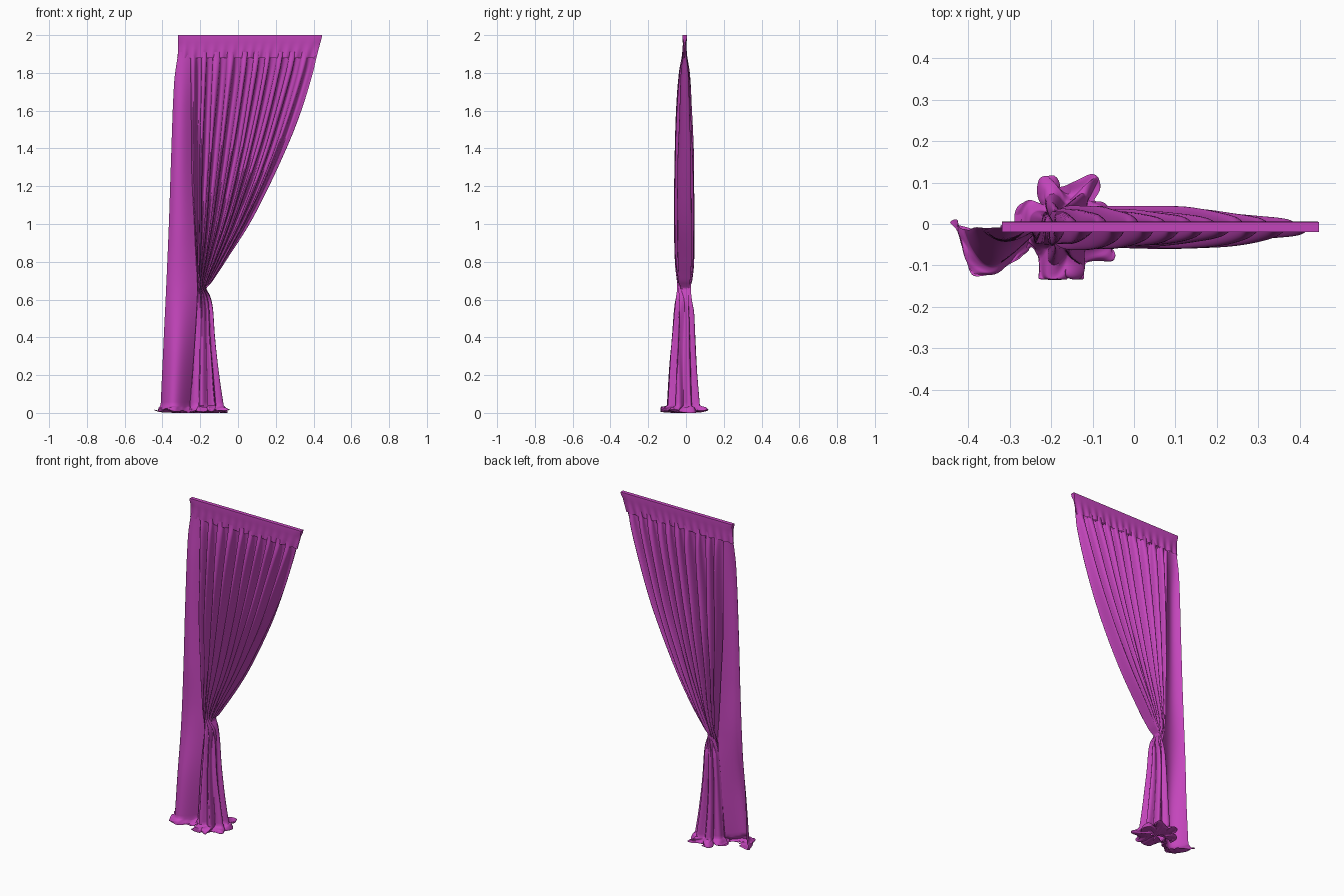
import bpy, math, random
from mathutils import Vector, noise

if "Cube" in bpy.data.objects:
    bpy.data.objects.remove(bpy.data.objects["Cube"])

random.seed(4)
mat = bpy.data.materials.new("purple_cloth")
mat.diffuse_color = (0.55, 0.06, 0.5, 1)
mat.use_nodes = True
mat.node_tree.nodes["Principled BSDF"].inputs["Base Color"].default_value = mat.diffuse_color


def curve(keys):
    """Smooth interpolation through (z, value) keys, z descending."""
    def f(z):
        if z >= keys[0][0]:
            return keys[0][1]
        if z <= keys[-1][0]:
            return keys[-1][1]
        i = next(k for k in range(len(keys) - 1) if keys[k + 1][0] <= z)
        def slope(k):
            a, b = keys[max(k - 1, 0)], keys[min(k + 1, len(keys) - 1)]
            return (b[1] - a[1]) / (b[0] - a[0])
        (z0, v0), (z1, v1) = keys[i], keys[i + 1]
        h = z1 - z0
        t = (z - z0) / h
        return ((2*t**3 - 3*t*t + 1) * v0 + (t**3 - 2*t*t + t) * h * slope(i)
                + (3*t*t - 2*t**3) * v1 + (t**3 - t*t) * h * slope(i + 1))
    return f


def add_mesh(name, rows, closed=False, caps=False):
    n = len(rows[0])
    verts = [p for r in rows for p in r]
    faces = []
    for j in range(len(rows) - 1):
        for i in range(n if closed else n - 1):
            k = (i + 1) % n
            faces.append((j*n + i, (j+1)*n + i, (j+1)*n + k, j*n + k))
    if caps:
        faces.append(tuple(range(n)))
    me = bpy.data.meshes.new(name)
    me.from_pydata(verts, [], faces)
    me.materials.append(mat)
    ob = bpy.data.objects.new(name, me)
    bpy.context.collection.objects.link(ob)
    bpy.context.view_layer.objects.active = ob
    ob.select_set(True)
    bpy.ops.object.shade_smooth_by_angle(angle=math.radians(50))
    ob.select_set(False)
    return ob


# outline of the hanging cloth by height
left = curve([(1.9, -.318), (1.75, -.338), (1.3, -.356), (1.0, -.366),
              (.67, -.38), (.4, -.393), (.03, -.41)])
seam = curve([(1.9, -.25), (1.3, -.245), (.67, -.215), (.5, -.22), (.03, -.25)])
right = curve([(1.9, .42), (1.8, .396), (1.6, .332), (1.4, .256), (1.2, .165),
               (1.0, .06), (.8, -.066), (.69, -.138), (.665, -.147), (.62, -.134),
               (.4, -.122), (.2, -.1), (.03, -.075)])
depth = curve([(1.9, .012), (1.8, .029), (1.6, .042), (1.3, .052), (1.0, .054),
               (.78, .05), (.68, .036), (.655, .037), (.58, .05), (.4, .062),
               (.2, .075), (.03, .088)])
bulge = curve([(1.9, .006), (1.6, .026), (1.0, .034), (.67, .035), (.3, .07), (.03, .09)])
mid = curve([(1.9, -.008), (1.3, -.01), (.6, -.008), (.3, -.014), (.03, -.012)])
open_out = curve([(.69, 0), (.6, .8), (.5, 1), (.03, 1)])   # bundle opens below the tie

FOLDS = 10
PANEL = 0.2
fold_amp = [random.uniform(.75, 1.05) for _ in range(2 * FOLDS + 4)]


def cloth(u, z):
    """Point on the hanging sheet: plain panel, folds, and a skirt below the tie."""
    if u < PANEL:
        t = u / PANEL
        x = left(z) + (seam(z) - left(z)) * t
        y = mid(z) - bulge(z) * math.sin(math.pi * t ** .8)
        return Vector((x, y, z))
    s = (u - PANEL) / (1 - PANEL)
    width = right(z) - seam(z)
    # zigzag folds
    w = s + .02 * math.sin(9.5 * s) * (1 - s) + .012 * math.sin(3 * z + 14 * s) * s * (1 - s)
    ph = 2 * math.pi * (FOLDS + .25) * w
    env = .78 + .22 * math.sqrt(max(0, 1 - (2 * s - 1) ** 2))
    a = depth(z) * env * fold_amp[min(int(ph / math.pi), len(fold_amp) - 1)]
    x = seam(z) + width * (s - .45 * math.sin(2 * ph) / (2 * math.pi * FOLDS) * min(1, s * 8, (1 - s) * 8))
    y = mid(z) - a * math.sin(ph)
    # rippled skirt
    m = open_out(z)
    if m > 0:
        th = 2 * math.pi * s
        wob = .35 * math.sin(3 * th + 1) + .5 * math.sin(2.5 * z + 2 * th)
        rip = .5 + .5 * math.cos(8 * th + wob * min(1, abs(s - .5) * 8))
        r = 1.06 - .33 * rip * min(1, s * 8, (1 - s) * 8)
        xr = seam(z) + width * (.5 - .5 * math.cos(th) * r)
        yr = mid(z) - depth(z) * math.sin(th) * r
        x, y = x + (xr - x) * m, y + (yr - y) * m
    # creases near the tie and soft wrinkles
    y += .004 * math.sin(ph * 2.7) * math.exp(-((z - .67) / .06) ** 2)
    n = noise.noise(Vector((u * 22, z * 2.2, 3)))
    return Vector((x + .006 * n * min(1, width / .2), y + .006 * n * min(1, a / .03), z))


def puddle(u, k):
    """Cloth spilling outward over the floor, then tucked under itself."""
    p = cloth(u, .04)
    out = math.sin(math.pi * .8 * min(1, k / .85))
    tuck = max(0, k - .55) / .45
    e = min(1, 3 * k)
    n1 = noise.noise_vector(Vector((u * 14, k * 1.5, 1)))
    n2 = noise.noise_vector(Vector((p.x * 25, p.y * 25, k * 3)))
    if u < PANEL:
        c, sx, sy, shrink = Vector((-.25, -.02, 0)), 1 + .22 * out, 1 + .38 * out, 1 - .5 * tuck
    else:
        c, sx, sy, shrink = Vector((-.165, 0, 0)), 1 + .25 * out, 1 + .72 * out, 1 - .85 * tuck
    b = min(1, abs(u - PANEL) * 12)      # keep both regions joined at the seam
    x = c.x + (p.x - c.x) * (1 + (sx * shrink - 1) * b) + (.028 * n1.x + .016 * n2.x) * e
    y = c.y + (p.y - c.y) * (1 + (sy * shrink - 1) * b) + (.035 * n1.y + .016 * n2.y) * e
    if abs(y) > .1:
        y = math.copysign(.1 + .035 * math.tanh((abs(y) - .1) / .035), y)
    lump = .011 * (1 + 1.6 * n2.z) * min(1, 4 * k) * (1 - tuck)
    z = .04 * (1 - min(1, k / .4)) ** 1.5 + lump
    return Vector((max(-.45, x), y, max(0, z)))


# hanging cloth with tied waist and floor puddle
COLS = 420
us = [i / COLS for i in range(COLS + 1)]
rows = [[cloth(u, 1.91 - 1.87 * j / 110) for u in us] for j in range(111)]
rows += [[puddle(u, j / 22) for u in us] for j in range(1, 23)]
add_mesh("gathered_curtain", rows)

# flat header band, a thin sleeve that ripples where the folds begin
rings = []
M = 160
for z, xl, xr, h in [(2.0, -.318, .446, .012), (1.985, -.318, .443, .0125), (1.96, -.318, .436, .010),
                     (1.93, -.318, .428, .009), (1.9, -.319, .42, .008), (1.88, -.322, .415, .007)]:
    ring = []
    ripple = max(0, (1.95 - z) / .07) * .005
    for side in (-1, 1):
        for i in range(M + 1):
            t = i / M if side < 0 else 1 - i / M
            edge = min(1, .35 + 12 * min(t, 1 - t)) if z < 1.98 else 1
            r = ripple * math.sin(2 * math.pi * 15 * t + .6 * math.sin(11 * t))
            ring.append((xl + (xr - xl) * t, -.007 + side * h * edge + r, z))
    rings.append(ring)
add_mesh("header_band", rings, closed=True, caps=True)
